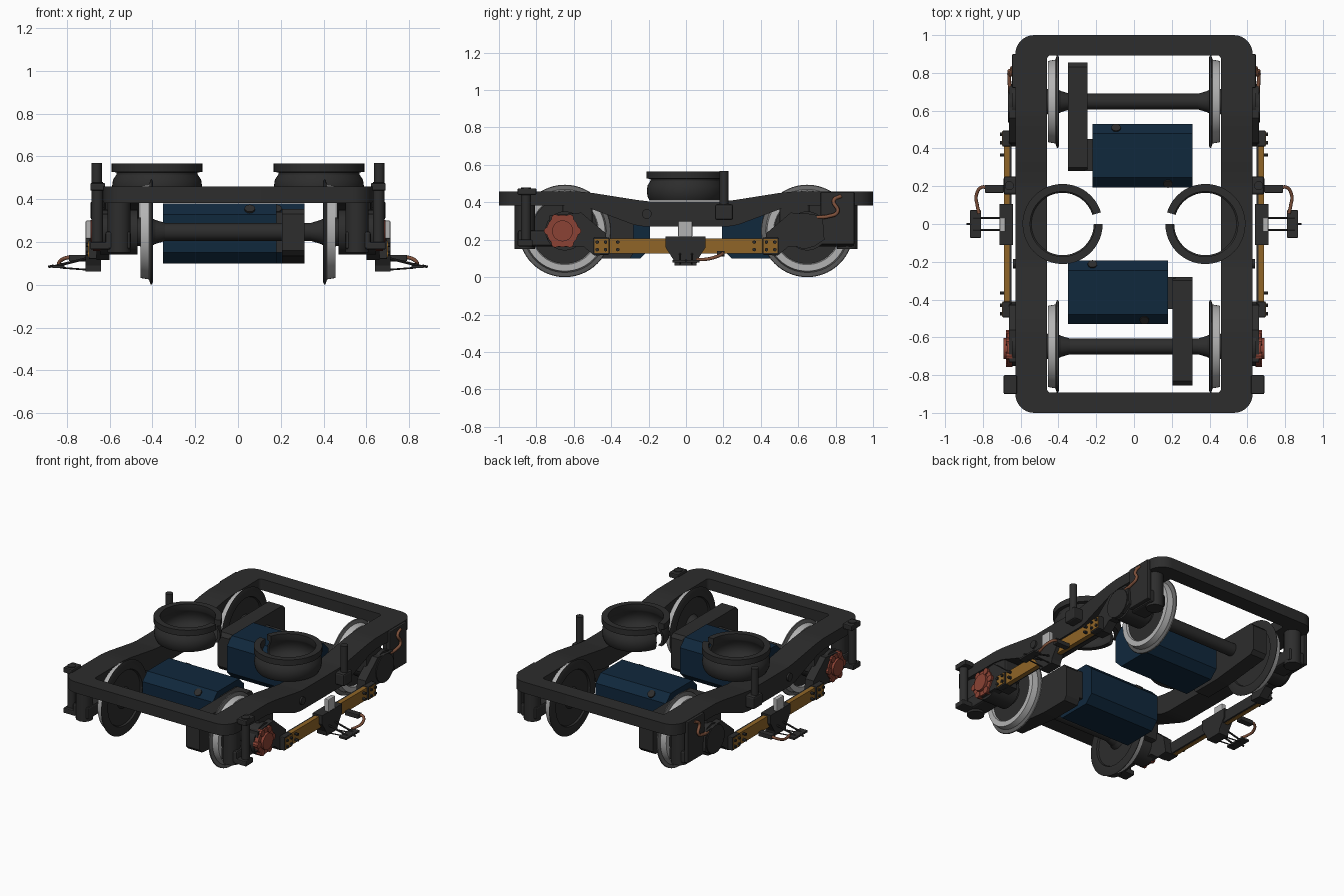
import bpy, bmesh, math
from mathutils import Vector

if "Cube" in bpy.data.objects:
    bpy.data.objects.remove(bpy.data.objects["Cube"])

def material(name, r, g, b):
    m = bpy.data.materials.new(name)
    m.diffuse_color = (r, g, b, 1)
    m.use_nodes = True
    m.node_tree.nodes["Principled BSDF"].inputs["Base Color"].default_value = m.diffuse_color
    return m

DARK = material("charcoal", .026, .026, .026)
BLUE = material("navy_blue", .005, .021, .046)
BRASS = material("ochre", .28, .13, .02)
RED = material("rust_red", .26, .055, .035)
STEEL = material("bright_steel", .45, .45, .45)
GREY = material("mid_grey", .13, .13, .13)
COPPER = material("copper_brown", .22, .085, .045)

def finish(name, bm, mats, smooth=True):
    bmesh.ops.recalc_face_normals(bm, faces=bm.faces)
    me = bpy.data.meshes.new(name)
    bm.to_mesh(me)
    bm.free()
    for m in mats if isinstance(mats, list) else [mats]:
        me.materials.append(m)
    if smooth:
        me.shade_smooth()
        me.set_sharp_from_angle(angle=math.radians(32))
    ob = bpy.data.objects.new(name, me)
    bpy.context.collection.objects.link(ob)
    return ob

def box(name, x, y, z, mat, bevel=0):
    bm = bmesh.new()
    bmesh.ops.create_cube(bm, size=1)
    for v in bm.verts:
        v.co = [(r[0] + r[1]) / 2 + c * abs(r[1] - r[0]) for c, r in zip(v.co, (x, y, z))]
    if bevel:
        bmesh.ops.bevel(bm, geom=bm.edges[:], offset=bevel, segments=2, affect='EDGES', profile=.5)
    return finish(name, bm, mat, False)

def prism(name, profile, x0, x1, mat):
    """Side profile of (y, z) points pushed along x."""
    bm = bmesh.new()
    a = [bm.verts.new((x0, y, z)) for y, z in profile]
    b = [bm.verts.new((x1, y, z)) for y, z in profile]
    bm.faces.new(a)
    bm.faces.new(b)
    for i in range(len(a)):
        j = (i + 1) % len(a)
        bm.faces.new((a[i], a[j], b[j], b[i]))
    return finish(name, bm, mat, False)

def cyl(name, p0, p1, r, mat, n=24, r2=None):
    p0, p1 = Vector(p0), Vector(p1)
    bm = bmesh.new()
    bmesh.ops.create_cone(bm, cap_ends=True, segments=n, radius1=r,
                          radius2=r if r2 is None else r2, depth=(p1 - p0).length)
    q = (p1 - p0).to_track_quat('Z', 'Y')
    for v in bm.verts:
        v.co = q @ v.co + (p0 + p1) / 2
    return finish(name, bm, mat)

def lathe(name, profile, place, mats, rule, seg=48, a0=0, a1=2 * math.pi):
    """Closed (radius, height) profile swept over an angle."""
    full = a1 - a0 > 6.28
    bm = bmesh.new()
    rings = [[bm.verts.new(place(r, h, a0 + (a1 - a0) * k / seg)) for r, h in profile]
             for k in range(seg if full else seg + 1)]
    n = len(profile)
    for k in range(seg):
        A, B = rings[k], rings[(k + 1) % len(rings)]
        for i in range(n):
            j = (i + 1) % n
            bm.faces.new((A[i], A[j], B[j], B[i])).material_index = rule(i)
    if not full:
        bm.faces.new(rings[0])
        bm.faces.new(rings[-1])
    return finish(name, bm, mats)

def tube(name, pts, r, mat):
    cu = bpy.data.curves.new(name, 'CURVE')
    cu.dimensions, cu.bevel_depth, cu.bevel_resolution, cu.use_fill_caps = '3D', r, 2, True
    sp = cu.splines.new('BEZIER')
    sp.bezier_points.add(len(pts) - 1)
    for bp, p in zip(sp.bezier_points, pts):
        bp.co = p
        bp.handle_left_type = bp.handle_right_type = 'AUTO'
    cu.materials.append(mat)
    bpy.context.collection.objects.link(bpy.data.objects.new(name, cu))

# Frame: rounded rectangular ring whose side beams dip in the middle
def lerp_table(y, table):
    y = abs(y)
    for (a, p), (b, q) in zip(table, table[1:]):
        if y <= b:
            return p + (q - p) * (y - a) / (b - a)
    return table[-1][1]

TOP = [(0, .405), (.2, .405), (.26, .412), (.5, .45), (.58, .458), (1.1, .458)]
BOT = [(0, .27), (.22, .27), (.28, .28), (.52, .37), (.6, .382), (1.1, .382)]

def outline(hx, hy, r):
    q = [(hx - r + r * math.cos(t * math.pi / 16), hy - r + r * math.sin(t * math.pi / 16)) for t in range(9)]
    q = [(hx, y) for y in (0, .2, .22, .26, .28, .5, .52, .58, .6)] + q
    left = [(-x, y) for x, y in reversed(q)]
    low = [(-x, -y) for x, y in q[1:]]
    return q + left + low + [(x, -y) for x, y in reversed(q[1:])]

bm = bmesh.new()
loops = []
for pts in (outline(.628, 1, .1), outline(.46, .893, .02)):
    for tab in (TOP, BOT):
        loops.append([bm.verts.new((x, y, lerp_table(y, tab))) for x, y in pts])
ot, ob_, it, ib = loops
for i in range(len(ot)):
    j = (i + 1) % len(ot)
    for A, B in ((ot, ob_), (it, ib), (ot, it), (ob_, ib)):
        bm.faces.new((A[i], A[j], B[j], B[i]))
finish("frame", bm, DARK)

# Wheelsets
AZ, AY = .247, .648
WHEEL = [(.0, .385), (.055, .385), (.07, .41), (.18, .41), (.185, .398), (.236, .398), (.247, .403),
         (.244, .409), (.222, .416), (.215, .455), (.18, .455), (.175, .44), (.07, .44), (.065, .47), (.0, .47)]
for fy in (-1, 1):
    end = "front" if fy < 0 else "rear"
    y0 = fy * AY
    cyl(end + "_axle", (-.5, y0, AZ), (.5, y0, AZ), .042, DARK)
    for s in (-1, 1):
        side = end + ("_left" if s < 0 else "_right")
        lathe(side + "_wheel", WHEEL[1:-1],
              lambda r, h, a: (s * h, y0 + r * math.cos(a), AZ + r * math.sin(a)),
              [DARK, STEEL, GREY], lambda i: 1 if i in (7, 8, 9) else 2 if i in (5, 6) else 0, 56)
        cyl(side + "_hub_flare", (s * .34, y0, AZ), (s * .39, y0, AZ), .042, DARK, 24, .057)
        # Axle box, its spring and the arm reaching to the collector beam
        cyl(side + "_axle_box", (s * .47, y0, AZ), (s * .645, y0, AZ), .105, DARK)
        box(side + "_spring_seat", (s * .5, s * .62), (fy * .6, fy * .9), (.165, .25), DARK, .012)
        cyl(side + "_spring", (s * .555, fy * .862, .15), (s * .555, fy * .862, .4), .054, DARK)
        box(side + "_inner_link", (s * .5, s * .62), (fy * .5, fy * .66), (.24, .4), DARK, .01)
        prism(side + "_arm", [(fy * y, z) for y, z in ((.74, .2), (.73, .33), (.56, .345), (.43, .235), (.41, .12),
                                                       (.49, .115), (.55, .165), (.68, .16))],
              s * .6, s * .662, DARK)
        box(side + "_beam_clamp", (s * .655, s * .697), (fy * .41, fy * .495), (.12, .212), DARK, .006)
        box(side + "_clamp_plate", (s * .69, s * .7), (fy * .415, fy * .49), (.13, .205), BRASS)
        for by in (.365, .43, .475):
            for bz in (.147, .187):
                cyl(side + "_beam_bolt", (s * .68, fy * by, bz), (s * .71, fy * by, bz), .01, DARK, 6)
        if fy < 0:
            # Red lobed cover on the front axle boxes
            cyl(side + "_cover", (s * .64, y0 - .012, AZ), (s * .672, y0 - .012, AZ), .086, RED)
            cyl(side + "_cover_cap", (s * .67, y0 - .012, AZ), (s * .69, y0 - .012, AZ), .056, RED)
            for k in range(6):
                a = k * math.pi / 3
                p = (y0 - .012 + .077 * math.cos(a), AZ + .077 * math.sin(a))
                cyl(side + "_cover_lug", (s * .642, *p), (s * .678, *p), .022, RED, 10)
            # Front corner damper
            box(side + "_damper_head", (s * .62, s * .69), (-.9, -.8), (.44, .475), DARK, .006)
            box(side + "_damper_foot", (s * .6, s * .69), (-.9, -.82), (.165, .2), DARK, .006)
            cyl(side + "_damper", (s * .657, -.855, .18), (s * .657, -.855, .48), .027, DARK, 16)
        else:
            cyl(side + "_cover", (s * .64, y0 - .015, AZ), (s * .668, y0 - .015, AZ), .095, DARK)
            box(side + "_hanger", (s * .615, s * .645), (.72, .9), (.175, .455), DARK, .006)
            tube(side + "_cable", [(s * .655, .7, .32), (s * .66, .76, .325), (s * .66, .81, .35),
                                   (s * .652, .79, .41), (s * .645, .83, .435)], .01, COPPER)

# Motors with gearboxes, rear one turned half way round
for f, name in ((1, "front"), (-1, "rear")):
    X = lambda x: x if f > 0 else -.04 - x
    ya, yb, c = -.53, -.193, .052
    prof = [(ya + c, .1), (yb - c, .1), (yb, .1 + c), (yb, .38 - c),
            (yb - c, .38), (ya + c, .38), (ya, .38 - c), (ya, .1 + c)]
    prism(name + "_motor", [(f * y, z) for y, z in prof], X(-.35), X(.18), BLUE)
    box(name + "_coupling", (X(.17), X(.22)), (f * -.45, f * -.28), (.15, .34), DARK)
    gear = [(-.855, .16), (-.83, .135), (-.5, .1), (-.3, .1), (-.28, .13), (-.28, .33), (-.3, .355), (-.83, .355), (-.855, .33)]
    prism(name + "_gearbox", [(f * y, z) for y, z in gear], X(.205), X(.31), DARK)
    for x, y, z in ((-.22, -.218, .355), (.055, -.504, .355)):
        cyl(name + "_motor_plug", (X(x), f * y, z - .006), (X(x), f * (y + math.copysign(.008, y + .36)), z + .003), .025, DARK, 12)

# Middle parts on both sides
AIR = [(.165, .41), (.195, .41), (.206, .43), (.21, .46), (.206, .49), (.19, .515), (.19, .525), (.212, .527),
       (.212, .566), (.172, .566), (.172, .527), (.178, .515), (.19, .49), (.194, .46), (.186, .43)]
for s in (-1, 1):
    side = "left" if s < 0 else "right"
    # Air spring ring with its narrow gap facing the centre
    lathe(side + "_air_spring", AIR, lambda r, h, a: (s * (.378 + r * math.cos(a)), r * math.sin(a), h),
          [DARK], lambda i: 0, 48, -math.pi, math.radians(163))
    # Upright post and its bracket
    cyl(side + "_post", (s * .66, .203, .31), (s * .66, .203, .568), .024, DARK, 16)
    box(side + "_post_bracket", (s * .61, s * .69), (.155, .252), (.305, .39), DARK, .012)
    cyl(side + "_frame_boss", (s * .6, -.21, .338), (s * .64, -.21, .338), .026, DARK, 16)
    # Collector beam
    box(side + "_beam", (s * .66, s * .688), (-.47, .47), (.125, .206), BRASS)
    box(side + "_beam_backing", (s * .648, s * .66), (-.47, .47), (.127, .204), DARK)
    # Collector bracket, light insulator and shoe
    prism(side + "_collector_bracket", [(-.11, .218), (.105, .218), (.105, .16), (.06, .09), (.055, .062),
                                        (-.06, .062), (-.065, .09), (-.11, .16)], s * .64, s * .712, DARK)
    box(side + "_insulator", (s * .68, s * .712), (-.042, .034), (.215, .3), STEEL, .006)
    for y in (-.032, .032):
        cyl(side + "_shoe_rod", (s * .7, y, .125), (s * .85, y, .088), .006, DARK, 8)
        cyl(side + "_lower_rod", (s * .7, y, .07), (s * .83, y, .08), .004, DARK, 8)
    box(side + "_shoe", (s * .81, s * .868), (-.073, .073), (.078, .092), DARK, .003)
    cyl(side + "_shoe_tip", (s * .86, 0, .09), (s * .886, 0, .083), .006, DARK, 8)
    box(side + "_cable_box", (s * .69, s * .79), (.165, .207), (.11, .14), DARK, .005)
    tube(side + "_shoe_cable", [(s * .77, .187, .13), (s * .805, .195, .125), (s * .835, .15, .105), (s * .83, .1, .095),
                                (s * .82, .055, .094)], .009, COPPER)
